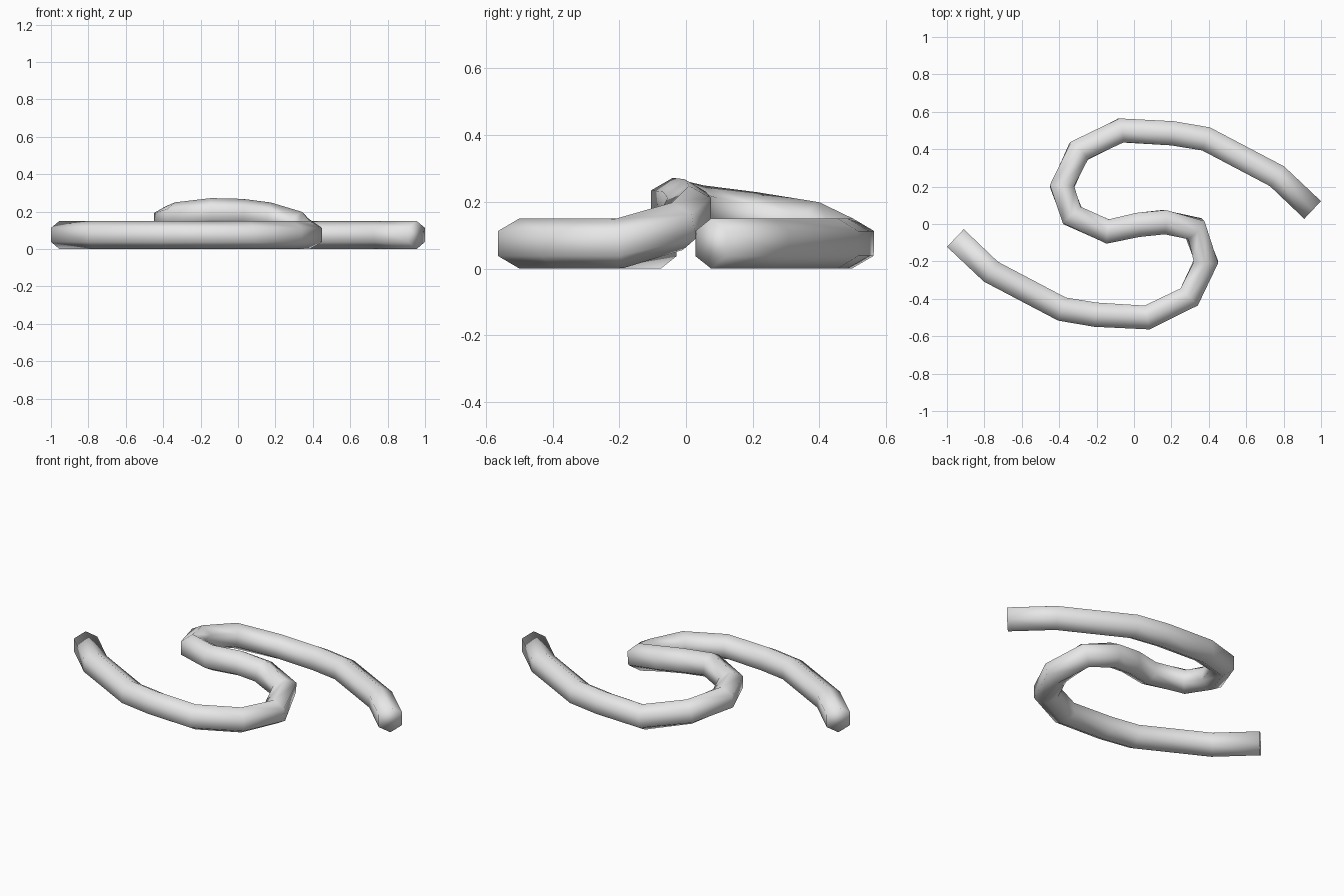
import bpy
import bmesh
from math import cos, sin, pi
from mathutils import Vector

cube = bpy.data.objects.get("Cube")
if cube:
    bpy.data.objects.remove(cube, do_unlink=True)

RADIUS = 0.075
SIDES = 6

# Plan of the flat arm: from its tip to the outer bend (the other arm is its half-turn)
arm = [(-0.955, -0.075), (-0.765, -0.255), (-0.385, -0.455), (-0.205, -0.485),
       (0.07, -0.5), (0.295, -0.39), (0.385, -0.2)]

# Raised middle crossing between the two bends
crossing = [(0.325, -0.025, 0.127), (0.16, 0.01, 0.175), (0.02, -0.005, 0.193),
            (-0.14, -0.04, 0.197), (-0.33, 0.045, 0.175)]

path = [Vector((x, y, RADIUS)) for x, y in arm]
path += [Vector(p) for p in crossing]
# Second arm slopes down from the crossing to the ground
slope = {6: 0.155, 5: 0.125}
path += [Vector((-arm[i][0], -arm[i][1], slope.get(i, RADIUS)))
         for i in reversed(range(len(arm)))]

# Sweep a hexagon, point up, along the path
bm = bmesh.new()
rings = []
for i, p in enumerate(path):
    before = (p - path[i - 1]).normalized() if i > 0 else Vector()
    after = (path[i + 1] - p).normalized() if i < len(path) - 1 else Vector()
    tangent = (before + after).normalized()
    side = tangent.cross(Vector((0, 0, 1))).normalized()
    up = side.cross(tangent)
    ring = []
    for k in range(SIDES):
        a = 2 * pi * k / SIDES
        ring.append(bm.verts.new(p + RADIUS * (up * cos(a) + side * sin(a))))
    rings.append(ring)

for r, s in zip(rings, rings[1:]):
    for k in range(SIDES):
        n = (k + 1) % SIDES
        bm.faces.new((r[k], r[n], s[n], s[k]))
# End caps
bm.faces.new(rings[0])
bm.faces.new(rings[-1])
bmesh.ops.recalc_face_normals(bm, faces=bm.faces)
for f in bm.faces:
    f.smooth = True

mesh = bpy.data.meshes.new("bent_rod")
bm.to_mesh(mesh)
bm.free()
rod = bpy.data.objects.new("bent_rod", mesh)
bpy.context.collection.objects.link(rod)

# Plain grey finish
grey = bpy.data.materials.new("light_grey")
grey.use_nodes = True
colour = (0.8, 0.8, 0.8, 1)
grey.diffuse_color = colour
grey.node_tree.nodes["Principled BSDF"].inputs["Base Color"].default_value = colour
mesh.materials.append(grey)
